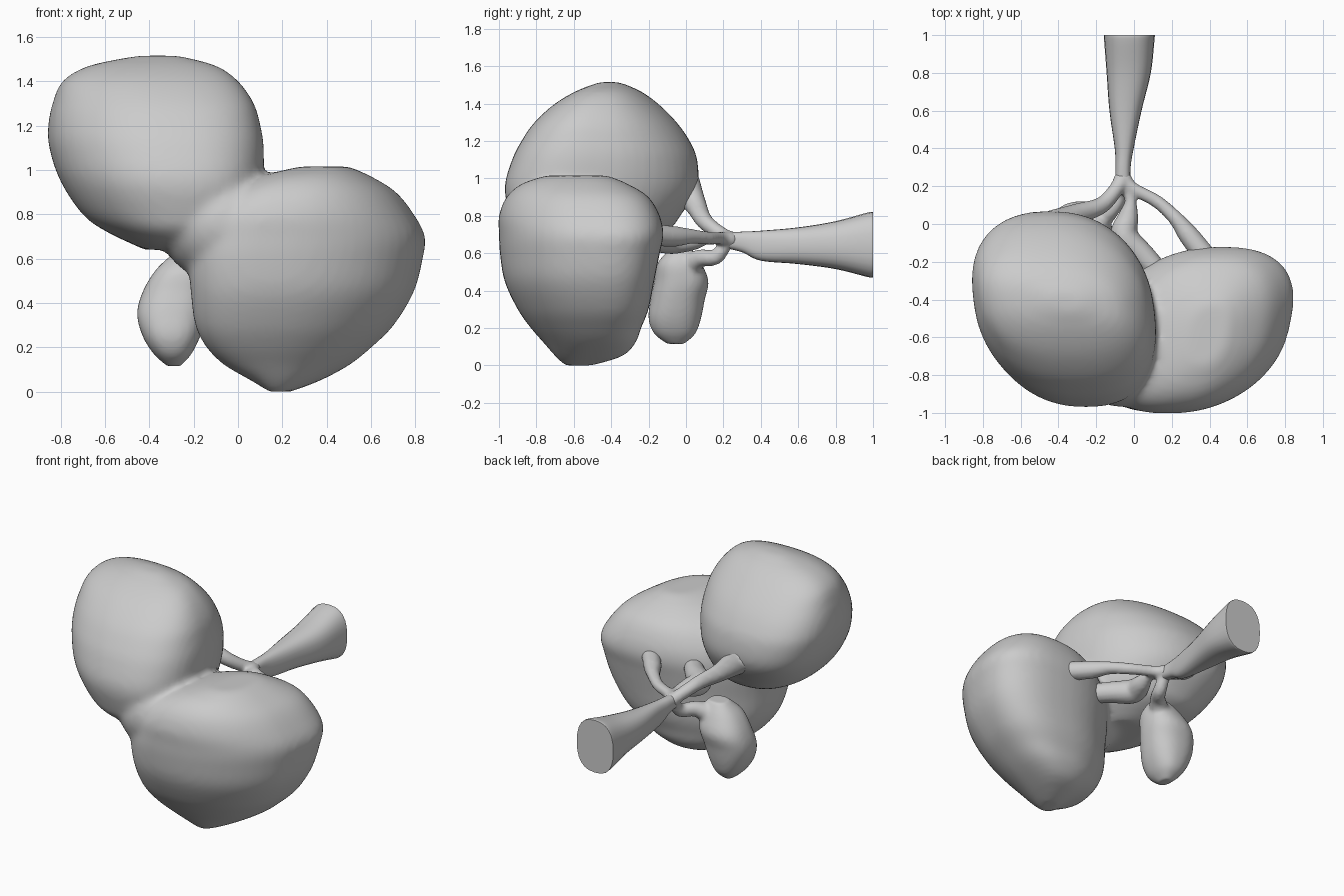
import bpy, bmesh
from math import sin, cos, pi
from mathutils import Vector, Matrix

if "Cube" in bpy.data.objects:
    bpy.data.objects.remove(bpy.data.objects["Cube"])


def dense(rows, n=5):
    """Catmull-Rom refinement of rows of numbers."""
    out = []
    for i in range(len(rows) - 1):
        quad = [rows[max(i - 1, 0)], rows[i], rows[i + 1], rows[min(i + 2, len(rows) - 1)]]
        for k in range(n):
            t = k / n
            out.append([0.5 * (2 * b + (c - a) * t + (2 * a - 5 * b + 4 * c - d) * t * t
                               + (3 * b - a - 3 * c + d) * t ** 3) for a, b, c, d in zip(*quad)])
    return out + [list(rows[-1])]


def skin(bm, rings):
    """Bridge a list of point rings and cap both ends."""
    loops = [[bm.verts.new(p) for p in r] for r in rings]
    n = len(loops[0])
    for a, b in zip(loops, loops[1:]):
        for j in range(n):
            k = (j + 1) % n
            bm.faces.new((a[j], a[k], b[k], b[j]))
    bm.faces.new(loops[0][::-1])
    bm.faces.new(loops[-1])


def power(v, e):
    return abs(v) ** e * (1 if v >= 0 else -1)


def lobe(bm, slices, skew=0.0, e=0.85, n=48):
    """Stack of rounded slices (z, x0, x1, y0, y1); skew slides back against front."""
    rings = []
    for z, x0, x1, y0, y1 in dense(slices):
        a, b = (x1 - x0) / 2, (y1 - y0) / 2
        s = skew * a
        f = a / (a * a + s * s) ** 0.5
        rings.append([((x0 + x1) / 2 + f * (a * power(cos(2 * pi * i / n), e) + s * sin(2 * pi * i / n)),
                       (y0 + y1) / 2 + b * power(sin(2 * pi * i / n), e), z) for i in range(n)])
    skin(bm, rings)


def tube(bm, path, n=16):
    """Round tube through (x, y, z, radius) points."""
    pts = dense(path)
    rings = []
    for i, p in enumerate(pts):
        t = Vector(pts[min(i + 1, len(pts) - 1)][:3]) - Vector(pts[max(i - 1, 0)][:3])
        q = Vector((0, -1, 0)).rotation_difference(t)
        rings.append([Vector(p[:3]) + q @ Vector((p[3] * cos(2 * pi * k / n), 0, p[3] * sin(2 * pi * k / n)))
                      for k in range(n)])
    skin(bm, rings)


def finish(bm, name, voxel=None, smooth=0):
    bmesh.ops.recalc_face_normals(bm, faces=bm.faces)
    me = bpy.data.meshes.new(name)
    bm.to_mesh(me)
    bm.free()
    ob = bpy.data.objects.new(name, me)
    bpy.context.collection.objects.link(ob)
    if voxel:
        r = ob.modifiers.new("fuse", 'REMESH')
        r.mode, r.voxel_size, r.use_smooth_shade = 'VOXEL', voxel, True
        s = ob.modifiers.new("soften", 'SMOOTH')
        s.factor, s.iterations = 0.5, smooth
    bpy.context.view_layer.objects.active = ob
    ob.select_set(True)
    bpy.ops.object.shade_smooth_by_angle(angle=0.8)
    ob.select_set(False)
    return ob


# Two big fused lobes
bm = bmesh.new()
lobe(bm, [(.64, -.42, -.10, -.78, -.30), (.72, -.59, .00, -.90, -.10), (.80, -.70, .08, -.94, -.03),
          (.95, -.80, .11, -.97, .06), (1.1, -.85, .115, -.93, .06), (1.2, -.855, .10, -.88, .02),
          (1.3, -.835, .07, -.81, -.05), (1.4, -.79, .00, -.70, -.15), (1.47, -.67, -.10, -.58, -.25),
          (1.515, -.45, -.27, -.46, -.36)], skew=-.2)
lobe(bm, [(0, .14, .24, -.65, -.50), (.05, .06, .37, -.70, -.34), (.12, -.06, .50, -.76, -.27),
          (.20, -.14, .60, -.83, -.24), (.30, -.19, .70, -.90, -.20), (.45, -.21, .79, -.97, -.17),
          (.60, -.22, .83, -.995, -.14), (.70, -.20, .84, -1.0, -.12), (.80, -.15, .79, -1.0, -.14),
          (.90, -.05, .71, -.96, -.20), (.97, .10, .60, -.88, -.31), (1.015, .28, .50, -.75, -.42)], skew=.3)
# Bridge between the lobes at the front
bmesh.ops.create_uvsphere(bm, u_segments=32, v_segments=16, radius=1,
                          matrix=Matrix.Translation((-.06, -.66, .76)) @ Matrix.Diagonal((.30, .31, .27, 1)))
finish(bm, "fruit_lobes", .02, 8)

# Small hanging bulb and the branches that meet at the stalk
bm = bmesh.new()
lobe(bm, [(.115, -.32, -.26, -.10, -.01), (.17, -.38, -.21, -.17, .05), (.25, -.43, -.17, -.20, .08),
          (.35, -.455, -.14, -.19, .10), (.45, -.43, -.12, -.17, .12), (.55, -.37, -.12, -.15, .08),
          (.625, -.29, -.16, -.08, .03)])
tube(bm, [(-.06, .25, .67, .045), (-.09, .19, .70, .04), (-.17, .10, .77, .045),
          (-.30, .05, .86, .06), (-.42, -.02, .97, .10)])
tube(bm, [(-.06, .25, .67, .045), (-.01, .19, .68, .035), (.12, .12, .68, .035), (.22, .03, .69, .04),
          (.29, -.06, .69, .055), (.40, -.20, .70, .06)])
tube(bm, [(-.06, .22, .67, .035), (-.02, .13, .68, .03), (-.03, .04, .67, .055), (-.05, -.07, .67, .075),
          (.05, -.17, .67, .065), (.13, -.27, .67, .06), (.18, -.42, .67, .06)])
tube(bm, [(-.06, .22, .66, .035), (-.07, .16, .58, .042), (-.13, .07, .57, .05), (-.24, -.02, .50, .08)])
finish(bm, "bulb_and_branches", .013, 4)

# Flaring stalk with a flat cut end: (y, centre x, half width, centre z, half height)
bm = bmesh.new()
n = 24
rings = []
for y, cx, a, cz, b in dense([(.20, -.06, .04, .67, .04), (.30, -.058, .04, .66, .055), (.40, -.052, .05, .64, .08),
                              (.60, -.045, .085, .64, .098), (.80, -.028, .117, .643, .128),
                              (.97, -.025, .133, .645, .172), (1.0, -.025, .135, .645, .175)]):
    rings.append([(cx + a * power(cos(2 * pi * k / n), .8), y,
                   cz + b * power(sin(2 * pi * k / n), .8)) for k in range(n)])
skin(bm, rings)
finish(bm, "stalk")
